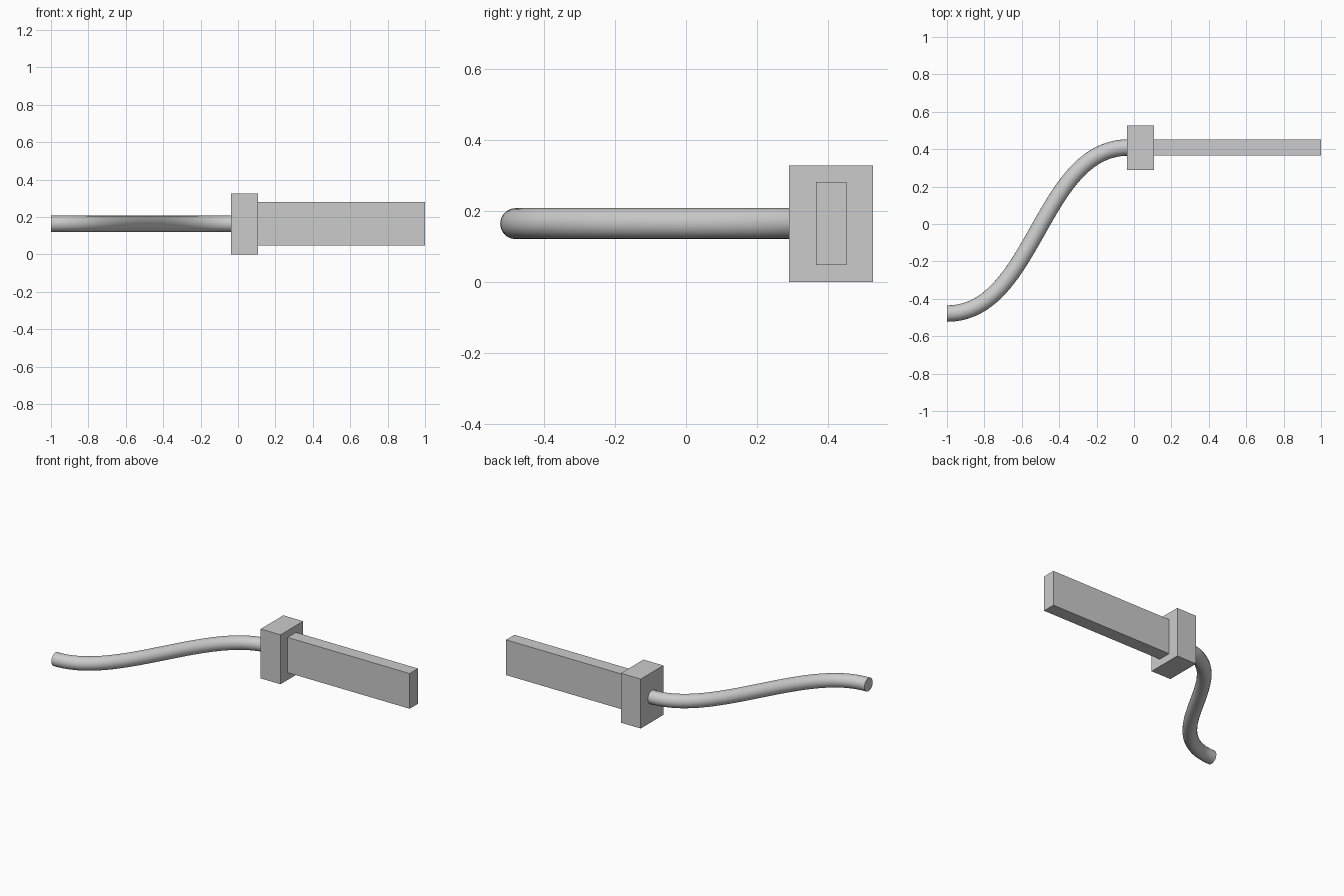
import bpy

if "Cube" in bpy.data.objects:
    bpy.data.objects.remove(bpy.data.objects["Cube"])


def box(name, x, y, z):
    bpy.ops.mesh.primitive_cube_add(
        size=1, location=[(a + b) / 2 for a, b in (x, y, z)])
    ob = bpy.context.object
    ob.name = name
    ob.scale = [b - a for a, b in (x, y, z)]
    bpy.ops.object.transform_apply(location=False, rotation=False, scale=True)
    return ob


# Connector collar and flat blade
box("collar", (-0.037, 0.108), (0.29, 0.526), (0.0, 0.327))
box("blade", (0.09, 1.0), (0.365, 0.452), (0.048, 0.281))

# S-bend cable path, level at both ends
Z, REACH = 0.164, 0.47
curve = bpy.data.curves.new("cable_path", 'CURVE')
curve.dimensions = '3D'
curve.bevel_depth = 0.0437
curve.bevel_resolution = 8
curve.resolution_u = 40
curve.use_fill_caps = True
spline = curve.splines.new('BEZIER')
spline.bezier_points.add(1)
for point, (x, y) in zip(spline.bezier_points, [(-1.0, -0.479), (-0.03, 0.409)]):
    point.handle_left_type = point.handle_right_type = 'FREE'
    point.co = (x, y, Z)
    point.handle_left = (x - REACH, y, Z)
    point.handle_right = (x + REACH, y, Z)
cable = bpy.data.objects.new("cable", curve)
bpy.context.collection.objects.link(cable)

# Cable as a mesh, smooth with sharp end caps
bpy.ops.object.select_all(action='DESELECT')
cable.select_set(True)
bpy.context.view_layer.objects.active = cable
bpy.ops.object.convert(target='MESH')
bpy.ops.object.shade_smooth_by_angle()
